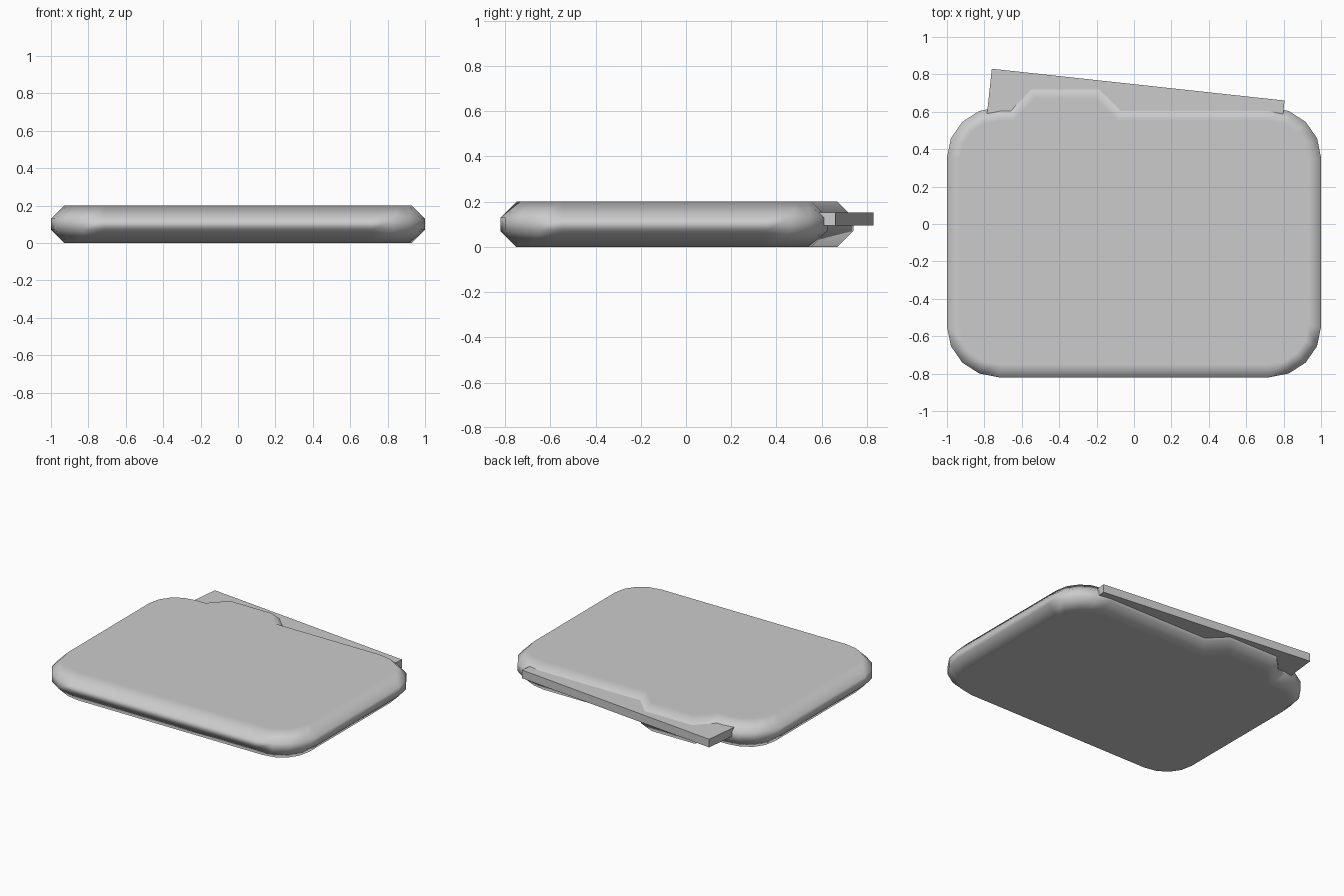
import bpy, bmesh, math
from mathutils import Vector

cube = bpy.data.objects.get("Cube")
if cube:
    bpy.data.objects.remove(cube, do_unlink=True)


def material(name, value):
    mat = bpy.data.materials.new(name)
    mat.use_nodes = True
    color = (value, value, value, 1)
    mat.diffuse_color = color
    mat.node_tree.nodes["Principled BSDF"].inputs["Base Color"].default_value = color
    return mat


def corner(cx, cy, start, steps=4, rx=0.28, ry=0.27):
    """Quarter arc, counter-clockwise from the start angle."""
    angles = [math.radians(start + 90 * i / steps) for i in range(steps + 1)]
    return [Vector((cx + rx * math.cos(a), cy + ry * math.sin(a))) for a in angles]


def inset(points, distance):
    """Move every edge of a counter-clockwise outline inward."""
    result = []
    for i, p in enumerate(points):
        a = (p - points[i - 1]).normalized()
        b = (points[(i + 1) % len(points)] - p).normalized()
        na, nb = Vector((-a.y, a.x)), Vector((-b.y, b.x))
        result.append(p + (na + nb) * distance / (1 + na.dot(nb)))
    return result


def loft(name, sections, mat):
    """Join stacked outlines (points, height) into a closed solid."""
    bm = bmesh.new()
    rings = [[bm.verts.new((p.x, p.y, z)) for p in pts] for pts, z in sections]
    for low, high in zip(rings, rings[1:]):
        for i in range(len(low)):
            bm.faces.new((low[i - 1], low[i], high[i], high[i - 1]))
    bm.faces.new(rings[0][::-1])
    bm.faces.new(rings[-1])
    bmesh.ops.recalc_face_normals(bm, faces=bm.faces)
    mesh = bpy.data.meshes.new(name)
    bm.to_mesh(mesh)
    bm.free()
    mesh.materials.append(mat)
    obj = bpy.data.objects.new(name, mesh)
    bpy.context.collection.objects.link(obj)
    return obj


grey = material("light grey", 0.6)

# Folder: rounded slab with a raised tab on the back edge and chamfered rims
tab = [Vector(p) for p in ((-0.06, 0.625), (-0.175, 0.74), (-0.56, 0.74), (-0.67, 0.625))]
outline = (corner(0.72, -0.55, -90) + corner(0.72, 0.355, 0) + tab
           + corner(-0.72, 0.355, 90) + corner(-0.72, -0.55, 180))
rim = inset(outline, 0.07)
folder = loft("folder", [(rim, 0), (outline, 0.07), (outline, 0.13), (rim, 0.2)], grey)
for face in folder.data.polygons:
    face.use_smooth = True
weighted = folder.modifiers.new("soft rim", "WEIGHTED_NORMAL")
weighted.weight = 100

# Paper: thin sheet turned slightly, sticking out behind the folder
left, right = Vector((-0.76, 0.83)), Vector((0.805, 0.66))
along = (right - left).normalized()
depth = Vector((along.y, -along.x)) * 1.1
loft("paper", [([left, left + depth, right + depth, right], z) for z in (0.095, 0.152)], grey)
